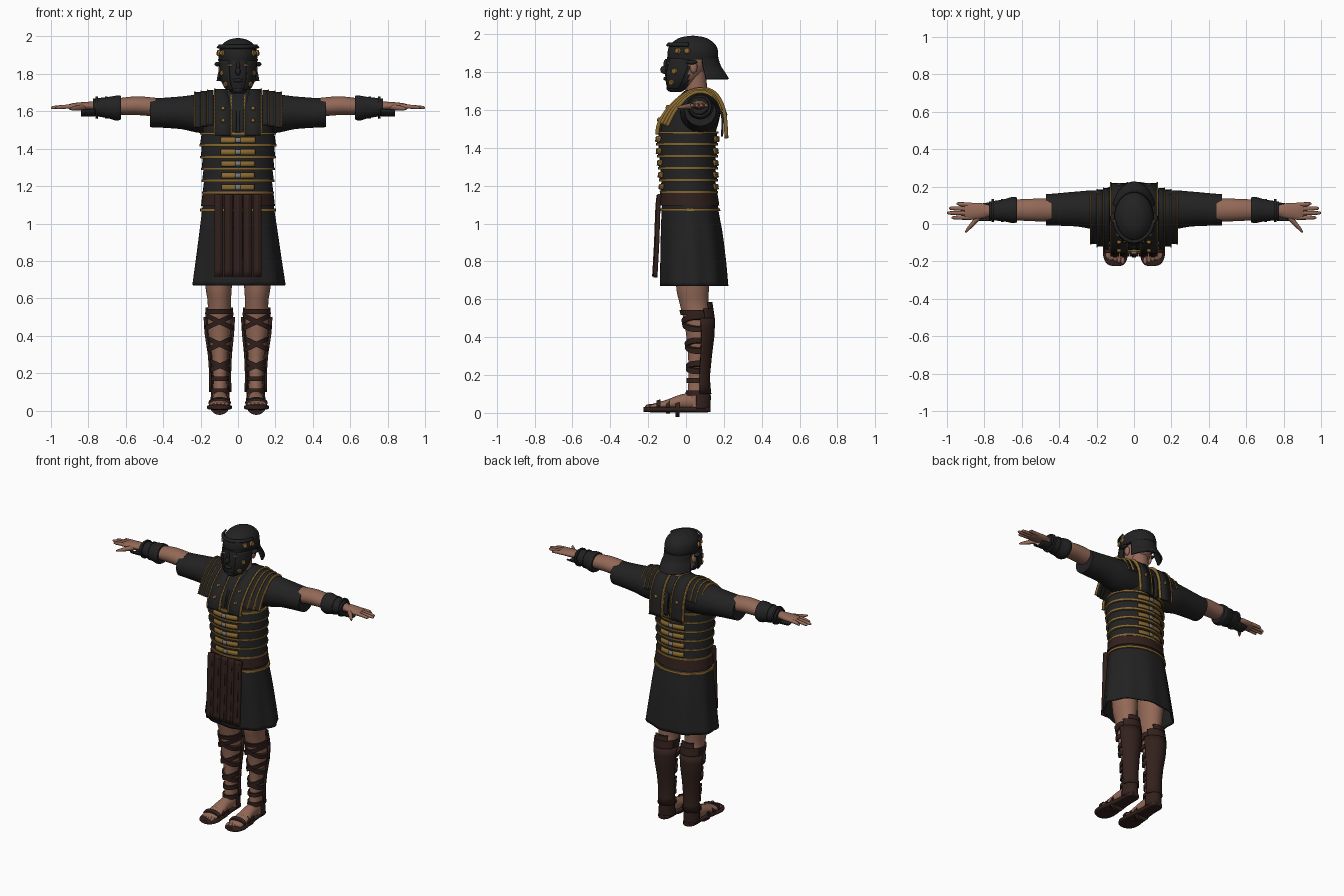
import bpy, bmesh, math
from mathutils import Vector, Matrix

old = bpy.data.objects.get("Cube")
if old:
    bpy.data.objects.remove(old)


def material(name, rgb):
    m = bpy.data.materials.new(name)
    m.use_nodes = True
    m.diffuse_color = (*rgb, 1)
    m.node_tree.nodes["Principled BSDF"].inputs["Base Color"].default_value = (*rgb, 1)
    return m


BLACK = material("black_iron_and_cloth", (.016, .016, .016))
SKIN = material("skin", (.29, .14, .095))
BROWN = material("dark_brown_leather", (.032, .015, .012))
GOLD = material("dull_gold", (.25, .14, .03))
GREY = material("grey_steel", (.2, .2, .21))
made = []
SIDES = (("left", 1), ("right", -1))


def finish(name, bm, mat, s=1, thick=0):
    bmesh.ops.scale(bm, vec=(s, 1, 1), verts=bm.verts)
    bmesh.ops.recalc_face_normals(bm, faces=bm.faces)
    me = bpy.data.meshes.new(name)
    bm.to_mesh(me)
    bm.free()
    me.materials.append(mat)
    ob = bpy.data.objects.new(name, me)
    bpy.context.collection.objects.link(ob)
    if thick:
        mod = ob.modifiers.new("thickness", "SOLIDIFY")
        mod.thickness, mod.offset = thick, 0
    made.append(ob)
    return ob


def resample(keys, steps):
    """Smooth curve through the key tuples."""
    out, last = [], len(keys) - 1
    for i in range(last):
        quad = [keys[max(0, min(last, i + k))] for k in (-1, 0, 1, 2)]
        for j in range(steps):
            u = j / steps
            out.append([b + .5 * u * (c - a + u * (2*a - 5*b + 4*c - d + u * (3*(b - c) + d - a)))
                        for a, b, c, d in zip(*quad)])
    return out + [list(keys[-1])]


def loft(name, rings, mat, axis="z", arc=(0, 360), n=36, steps=4, s=1, p=1, tilt=0, ripple=0, thick=0):
    """Skin over elliptical rings (position, centre a, centre b, radius a, radius b)."""
    rings = resample(rings, steps)
    closed = arc[1] - arc[0] == 360
    bm, rows = bmesh.new(), []
    for i, (t, ca, cb, ra, rb) in enumerate(rings):
        row = []
        for k in range(n if closed else n + 1):
            a = math.radians(arc[0] + (arc[1] - arc[0]) * k / n)
            c, d = (math.copysign(abs(v) ** p, v) for v in (math.cos(a), math.sin(a)))
            g = 1 + ripple * i / len(rings) * math.cos(9 * a)
            u, v, w = ca + ra * c * g, cb + rb * d * g, t + tilt * c
            row.append(bm.verts.new({"z": (u, v, w), "x": (w, u, v), "y": (u, w, v)}[axis]))
        rows.append(row)
    for lo, hi in zip(rows, rows[1:]):
        for k in range(n):
            m = (k + 1) % len(lo)
            bm.faces.new((lo[k], lo[m], hi[m], hi[k]))
    if closed and not thick:
        bm.faces.new(rows[0])
        bm.faces.new(rows[-1])
    return finish(name, bm, mat, s, thick)


def band(name, prof, z0, z1, mat, g0, g1=None, k=2, **kw):
    """Strip wrapped around a lofted profile, standing off by g0 to g1."""
    g1 = g0 if g1 is None else g1
    prof, rings = sorted(prof), []
    for i in range(k + 1):
        z, g = z0 + (z1 - z0) * i / k, g0 + (g1 - g0) * i / k
        a, b = next((a, b) for a, b in zip(prof, prof[1:]) if z <= b[0] or b == prof[-1])
        u = (z - a[0]) / (b[0] - a[0])
        r = [x + (y - x) * u for x, y in zip(a, b)]
        rings.append((z, r[1], r[2], r[3] + g, r[4] + g))
    return loft(name, rings, mat, steps=1, **kw)


def ribbon(name, path, x0, x1, mat, s=1, thick=.012):
    """Flat strap following a (y, z) path."""
    bm = bmesh.new()
    rows = [[bm.verts.new((x, y, z)) for x in (x0, x1)] for y, z in resample(path, 4)]
    for a, b in zip(rows, rows[1:]):
        bm.faces.new((a[0], a[1], b[1], b[0]))
    return finish(name, bm, mat, s, thick)


def ball(name, loc, size, mat, s=1):
    bm = bmesh.new()
    bmesh.ops.create_uvsphere(bm, u_segments=16, v_segments=10, radius=1,
                              matrix=Matrix.Translation(loc) @ Matrix.Diagonal((*size, 1)))
    return finish(name, bm, mat, s)


def stud(name, loc, facing, r, mat, s=1):
    bm = bmesh.new()
    turn = Vector(facing).to_track_quat("Z", "Y").to_matrix().to_4x4()
    bmesh.ops.create_cone(bm, cap_ends=True, segments=10, radius1=r, radius2=r * .7, depth=.014,
                          matrix=Matrix.Translation(loc) @ turn)
    return finish(name, bm, mat, s)


# Torso and banded armour
torso = [(1.05, 0, .02, .185, .145), (1.16, 0, .015, .172, .133), (1.3, 0, .01, .178, .138),
         (1.42, 0, .005, .187, .143), (1.48, 0, .01, .188, .147), (1.56, 0, .03, .185, .148),
         (1.63, 0, .05, .17, .132), (1.68, 0, .06, .12, .09), (1.705, 0, .06, .07, .062)]
loft("tunic_torso", torso, BLACK)
for i in range(5):
    z = 1.165 + i * .063
    band("body_band", torso, z, z + .06, BLACK, .017, .007)
    band("body_band_trim", torso, z - .005, z + .007, GOLD, .02)
    for side, mid in (("front", 270), ("back", 90)):
        for a in (mid - 27, mid + 4):
            band(side + "_hinge_plate", torso, z + .014, z + .044, GOLD, .02, .014,
                 arc=(a, a + 23), n=8, thick=.008)
        band(side + "_buckle", torso, z + .016, z + .042, GREY, .021, .017,
             arc=(mid - 4, mid + 4), n=4, thick=.01)
band("chest_trim", torso, 1.475, 1.487, GOLD, .014)

# Shoulder girdle: straps arching from chest to back
arch = [(-.152, 1.47), (-.142, 1.53), (-.09, 1.61), (-.01, 1.68), (.07, 1.712),
        (.15, 1.69), (.2, 1.6), (.214, 1.45)]
for side, s in SIDES:
    ribbon(side + "_breast_strap", arch, .035, .125, BLACK, s)
    for x in (.035, .125):
        ribbon(side + "_breast_strap_trim", arch, x - .004, x + .004, GOLD, s, .02)
    for i in range(3):
        x = .13 + i * .034
        lame = [(y * (.93 - .07 * i) + .006 * i, z - .004 - .006 * i) for y, z in arch[1:-1]]
        ribbon(side + "_shoulder_lame", lame, x, x + .034, BLACK, s)
        ribbon(side + "_shoulder_lame_trim", lame, x + .03, x + .036, GOLD, s, .019)
    for y, z in ((-.145, 1.55), (-.1, 1.615), (.21, 1.58)):
        stud(side + "_strap_stud", (.08, y, z), (0, -1 if y < 0 else 1, .4), .013, GOLD, s)
    ribbon(side + "_chest_plate", [(-.135, 1.47), (-.125, 1.55), (-.085, 1.61)], .008, .035, BLACK, s)
    ribbon(side + "_back_plate", [(.19, 1.46), (.192, 1.56), (.165, 1.64)], .006, .035, BLACK, s)

# Skirt, belt and apron straps
skirt = [(1.15, 0, .02, .18, .14), (1.06, 0, .022, .19, .146), (.95, 0, .03, .205, .157),
         (.8, 0, .038, .225, .167), (.67, 0, .043, .243, .173)]
loft("tunic_skirt", skirt, BLACK, n=72, ripple=.03, thick=.01)
band("belt", torso, 1.095, 1.16, BROWN, .018)
band("skirt_trim", skirt, 1.065, 1.08, GOLD, .014)
for i in range(5):
    x = -.125 + i * .051
    ribbon("apron_strap", [(-.14, 1.155), (-.146, 1.08), (-.152, .9), (-.162, .715)],
           x, x + .046, BROWN, thick=.022)
    ribbon("apron_strap_ridge", [(-.15, 1.15), (-.157, 1.08), (-.164, .9), (-.174, .72)],
           x + .012, x + .034, BROWN, thick=.01)

# Arms, sleeves, bracers and hands
for side, s in SIDES:
    loft(side + "_sleeve", [(.08, .07, 1.585, .1, .1), (.2, .075, 1.587, .105, .103),
                            (.3, .08, 1.592, .094, .088), (.4, .078, 1.592, .087, .08),
                            (.47, .076, 1.592, .083, .077)], BLACK, "x", s=s)
    loft(side + "_forearm", [(.44, .075, 1.622, .062, .05), (.54, .075, 1.63, .06, .05),
                             (.64, .075, 1.626, .054, .044), (.74, .07, 1.626, .035, .03),
                             (.8, .07, 1.628, .032, .023)], SKIN, "x", s=s)
    loft(side + "_bracer", [(.625, .075, 1.62, .066, .063), (.65, .075, 1.617, .07, .067),
                            (.7, .073, 1.62, .058, .056), (.775, .07, 1.622, .05, .046)],
         BLACK, "x", s=s)
    loft(side + "_bracer_cuff", [(.765, .07, 1.622, .05, .046), (.84, .065, 1.612, .045, .035)],
         BLACK, "x", arc=(190, 330), n=12, s=s, thick=.008)
    for x in (.655, .705, .755):
        loft(side + "_bracer_ridge", [(x - .006, .073, 1.62, .062, .06), (x + .006, .073, 1.62, .061, .059)],
             BLACK, "x", s=s)
    loft(side + "_palm", [(.77, .07, 1.628, .03, .022), (.82, .07, 1.628, .042, .022),
                          (.88, .068, 1.626, .045, .018), (.905, .068, 1.625, .04, .012)], SKIN, "x", s=s)
    for i, tip in enumerate((.975, 1, .99, .95)):
        y = .034 + i * .023
        loft(side + "_finger", [(.87, y, 1.626, .012, .012), (.93, y + .001 * i, 1.624, .011, .011),
                                (tip - .012, y + .002 * i, 1.62, .009, .009),
                                (tip, y + .002 * i, 1.619, .003, .003)], SKIN, "x", n=10, s=s)
    loft(side + "_thumb", [(.06, .81, 1.624, .024, .016), (.02, .845, 1.62, .018, .015),
                           (-.02, .88, 1.615, .013, .011), (-.045, .9, 1.613, .005, .005)],
         SKIN, "y", n=12, s=s)

# Legs, shin straps and sandals
leg = [(.95, .11, .04, .09, .1), (.68, .104, .035, .072, .088), (.58, .1, .042, .062, .076),
       (.5, .1, .058, .064, .072), (.42, .1, .065, .06, .065), (.3, .097, .063, .044, .052),
       (.18, .095, .058, .037, .045), (.1, .095, .06, .04, .052), (.03, .095, .065, .044, .055)]
foot = [(.122, .094, .045, .02, .02), (.1, .095, .05, .038, .036), (.04, .095, .06, .04, .046),
        (-.03, .096, .056, .043, .04), (-.1, .098, .044, .05, .026), (-.165, .1, .035, .053, .016),
        (-.19, .1, .032, .04, .01)]
for side, s in SIDES:
    loft(side + "_leg", leg, SKIN, s=s)
    for z0, z1, a in ((.1, .5, 12), (.5, .55, 30), (.55, .585, 55)):
        band(side + "_calf_guard", leg, z0, z1, BROWN, .016, k=8, arc=(a, 180 - a), n=20, s=s, thick=.012)
    for z, t in ((.475, .035), (.475, -.035), (.355, .03), (.355, -.03), (.24, .022), (.24, -.022)):
        band(side + "_cross_strap", leg, z - .014, z + .014, BROWN, .012, tilt=t, s=s)
    for z in (.53, .17, .105):
        band(side + "_shin_strap", leg, z - .013, z + .013, BROWN, .01, s=s)
    loft(side + "_foot", foot, SKIN, "y", s=s)
    for i in range(5):
        ball(side + "_toe", (.06 + i * .02, -.194 + .007 * i, .034), (.011, .022, .012), SKIN, s)
    loft(side + "_sole", [(.13, .095, .018, .025, .014), (.1, .095, .018, .044, .015),
                          (.02, .095, .018, .046, .015), (-.08, .097, .018, .058, .015),
                          (-.16, .099, .018, .067, .015), (-.21, .098, .018, .05, .014),
                          (-.225, .095, .018, .02, .012)], BROWN, "y", s=s, p=.6)
    for y in (-.145, -.095, -.045):
        cz, rx, rz = .04 - (y + .15) * .15, .06 - (y + .15) * .08, .024 + (y + .15) * .22
        loft(side + "_foot_strap", [(y - .011, .098, cz, rx, rz), (y + .011, .098, cz + .004, rx, rz + .004)],
             BROWN, "y", s=s)
    loft(side + "_heel_cup", [(.02, .095, .065, .049, .06), (.085, .095, .065, .046, .062),
                              (.105, .095, .066, .044, .058)],
         BROWN, arc=(-10, 190), n=20, s=s, thick=.008)

# Head: masked face in front, bare skin behind
loft("neck", [(1.64, 0, .06, .075, .07), (1.7, 0, .055, .06, .058), (1.8, 0, .045, .06, .062)], SKIN)
head = loft("head", [(1.695, 0, -.055, .03, .03), (1.715, 0, -.045, .052, .054), (1.75, 0, -.025, .074, .082),
                     (1.8, 0, -.005, .086, .105), (1.86, 0, .015, .09, .118), (1.9, 0, .02, .085, .11)], SKIN)
head.data.materials.append(BLACK)
for f in head.data.polygons:
    f.material_index = 1 if f.center.y < .015 else 0
ball("mask_nose", (0, -.112, 1.812), (.014, .024, .022), BLACK)
ball("mask_nose_bridge", (0, -.104, 1.84), (.01, .015, .03), BLACK)
ball("mask_lips", (0, -.108, 1.765), (.028, .012, .01), BLACK)
ball("mask_chin", (0, -.085, 1.715), (.028, .018, .018), BLACK)

# Helmet
dome = [(1.868, 0, .035, .1, .13), (1.9, 0, .036, .105, .134), (1.94, 0, .036, .097, .123),
        (1.97, 0, .036, .07, .09), (1.985, 0, .036, .042, .055), (1.992, 0, .036, .004, .005)]
loft("helmet_dome", dome, BLACK)
band("helmet_rim", dome, 1.866, 1.88, BLACK, .005)
band("helmet_brow_bar", dome, 1.938, 1.952, BLACK, .014, arc=(190, 350), n=24, thick=.012)
loft("helmet_neck_guard", [(1.875, 0, .035, .1, .13), (1.83, 0, .035, .102, .145), (1.795, 0, .035, .112, .168),
                           (1.762, 0, .035, .118, .188)], BLACK, arc=(22, 158), thick=.01)
for side, s in SIDES:
    ball(side + "_eye_opening", (.038, -.092, 1.846), (.02, .008, .006), SKIN, s)
    ball(side + "_ear", (.09, .04, 1.825), (.014, .02, .032), SKIN, s)
    ball(side + "_ear_guard", (.108, .03, 1.852), (.018, .03, .012), BLACK, s)
    loft(side + "_cheek_guard", [(1.87, 0, .02, .096, .12), (1.8, 0, -.004, .093, .11),
                                 (1.75, 0, -.024, .08, .086), (1.715, 0, -.043, .058, .058)],
         BLACK, arc=(300, 362), n=16, s=s, thick=.01)
    for loc, facing in (((.085, -.045, 1.912), (.8, -.6, .2)), ((.105, .005, 1.912), (1, -.2, .2)),
                        ((.083, -.06, 1.805), (.8, -.6, 0)), ((.066, -.078, 1.745), (.75, -.6, -.3))):
        stud(side + "_helmet_rosette", loc, facing, .019, GOLD, s)

# Smooth shading with sharp edges kept
bpy.ops.object.select_all(action="DESELECT")
for ob in made:
    ob.select_set(True)
bpy.context.view_layer.objects.active = made[0]
bpy.ops.object.shade_smooth_by_angle(angle=math.radians(40))
